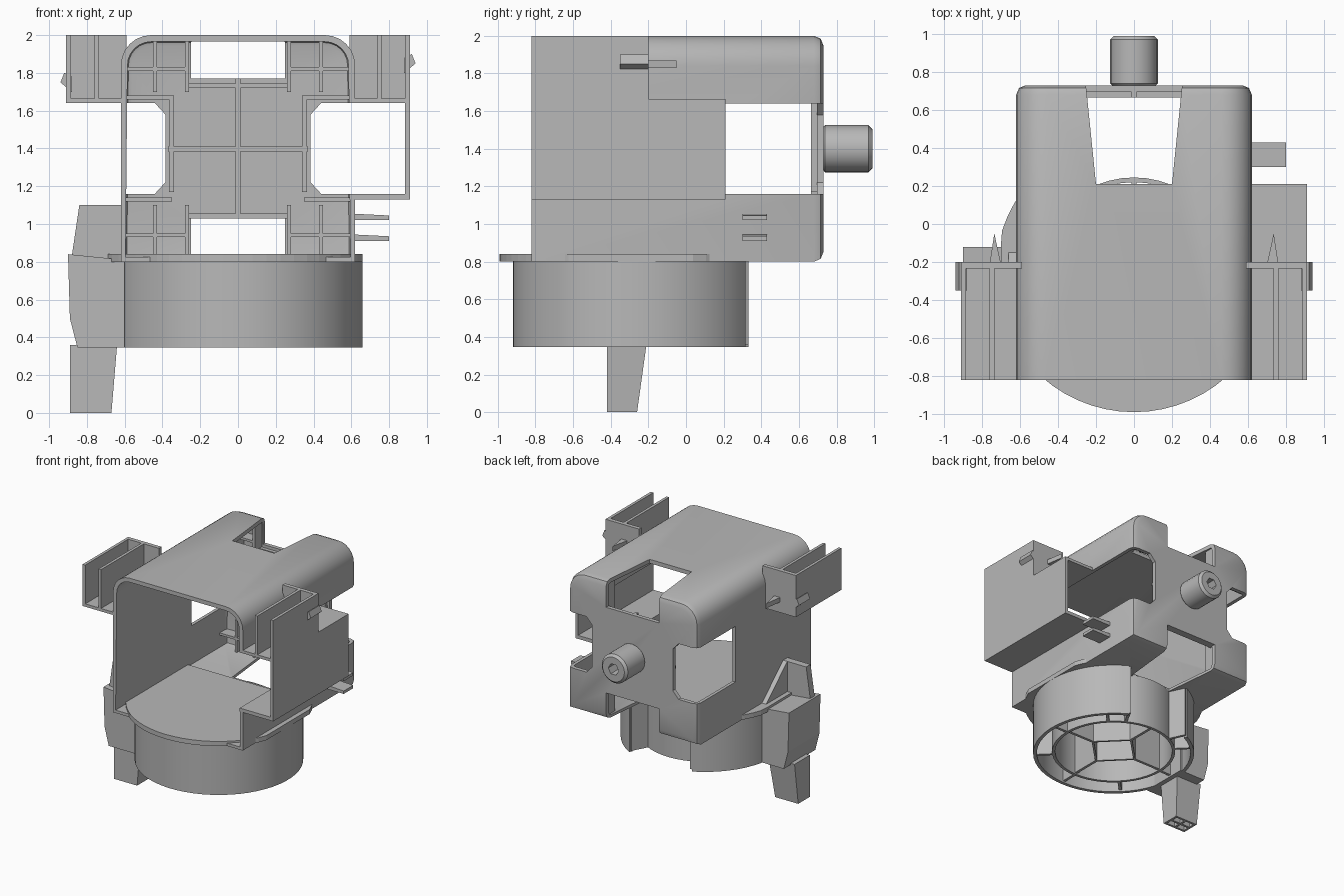
import bpy, bmesh, math
from mathutils import Vector

cube = bpy.data.objects.get("Cube")
if cube:
    bpy.data.objects.remove(cube, do_unlink=True)

grey = bpy.data.materials.new("plain grey")
grey.use_nodes = True
grey.diffuse_color = (0.48, 0.48, 0.48, 1)
grey.node_tree.nodes["Principled BSDF"].inputs["Base Color"].default_value = (0.48, 0.48, 0.48, 1)


def finish(name, bm):
    bmesh.ops.recalc_face_normals(bm, faces=bm.faces)
    me = bpy.data.meshes.new(name)
    bm.to_mesh(me)
    bm.free()
    me.materials.append(grey)
    ob = bpy.data.objects.new(name, me)
    bpy.context.collection.objects.link(ob)
    return ob


def prism(name, pts, axis, lo, hi):
    """Extrude a 2D outline along an axis, from lo to hi."""
    def place(p, t):
        a, b = p
        return {"x": (t, a, b), "y": (a, t, b), "z": (a, b, t)}[axis]
    bm = bmesh.new()
    low = [bm.verts.new(place(p, lo)) for p in pts]
    top = [bm.verts.new(place(p, hi)) for p in pts]
    bm.faces.new(low)
    bm.faces.new(top[::-1])
    n = len(pts)
    for i in range(n):
        j = (i + 1) % n
        bm.faces.new((low[i], low[j], top[j], top[i]))
    return finish(name, bm)


def box(name, x0, x1, y0, y1, z0, z1):
    return prism(name, [(x0, y0), (x1, y0), (x1, y1), (x0, y1)], "z", z0, z1)


def arc(r, a0, a1, n, cx=0, cy=0):
    steps = [math.radians(a0 + (a1 - a0) * i / n) for i in range(n + 1)]
    return [(cx + r * math.cos(a), cy + r * math.sin(a)) for a in steps]


def smooth(ob, angle=35):
    bpy.ops.object.select_all(action="DESELECT")
    ob.select_set(True)
    bpy.context.view_layer.objects.active = ob
    bpy.ops.object.shade_smooth_by_angle(angle=math.radians(angle))


def bake(ob):
    deps = bpy.context.evaluated_depsgraph_get()
    me = bpy.data.meshes.new_from_object(ob.evaluated_get(deps))
    ob.modifiers.clear()
    ob.data = me


def cut(ob, cutters):
    for c in cutters:
        c.hide_render = True
        m = ob.modifiers.new("cut", "BOOLEAN")
        m.operation, m.solver, m.object = "DIFFERENCE", "EXACT", c
    bake(ob)
    for c in cutters:
        bpy.data.objects.remove(c, do_unlink=True)


# Housing shell: rounded box, open at the front
W, FRONT, BACK, BASE, TOP = 0.62, -0.82, 0.73, 0.8, 2.0
bm = bmesh.new()
bmesh.ops.create_cube(bm, size=1)
for v in bm.verts:
    v.co = Vector((v.co.x * 2 * W, FRONT if v.co.y < 0 else BACK, BASE if v.co.z < 0 else TOP))
edges = [e for e in bm.edges if all(v.co.z > 1.9 for v in e.verts)
         and abs(e.verts[0].co.x - e.verts[1].co.x) < 0.01]
bmesh.ops.bevel(bm, geom=edges, offset=0.16, segments=6, profile=0.5, affect="EDGES")
edges = [e for e in bm.edges if all(v.co.y > BACK - 0.01 for v in e.verts)]
bmesh.ops.bevel(bm, geom=edges, offset=0.05, segments=2, profile=0.5, affect="EDGES")
faces = [f for f in bm.faces if f.calc_center_median().y < FRONT + 0.01]
bmesh.ops.delete(bm, geom=faces, context="FACES")
shell = finish("housing_shell", bm)
solid = shell.modifiers.new("wall", "SOLIDIFY")
solid.thickness, solid.offset = 0.035, -1
bake(shell)

# Notches that leave a cross-shaped back wall
notch = [(-0.2, 0.21), (0.2, 0.21), (0.26, 0.8), (-0.26, 0.8)]
side = [(0.8, 1.16), (0.44, 1.16), (0.385, 1.22), (0.385, 1.58), (0.44, 1.64), (0.8, 1.64)]
cut(shell, [
    prism("top_cutter", notch, "z", 1.77, 2.2),
    prism("bottom_cutter", notch, "z", 0.6, 1.03),
    prism("right_cutter", [(-x, z) for x, z in side], "y", 0.21, 0.9),
    prism("left_cutter", side, "y", 0.21, 0.9),
    box("side_cutter", 0.5, 0.8, -1, 0.3, 1.16, 1.64),
])
smooth(shell)

# Ribs on the inside of the back wall
R0, R1 = 0.665, 0.71
box("centre_rib_upright", -0.012, 0.012, R0, R1, 1.03, 1.77)
box("centre_rib_level", -0.37, 0.37, R0, R1, 1.385, 1.41)
for s in (-1, 1):
    a, b = sorted((s * 0.34, s * 0.365))
    box("frame_rib_upright", a, b, R0, R1, 1.17, 1.68)
    for z in (1.03, 1.72):
        box("frame_rib_level", -0.28, 0.28, R0, R1, z, z + 0.025)
    for z0, z1, shelf in ((0.82, 1.1, 0.93), (1.7, 1.97, 1.81)):
        for x in (0.26, 0.43):
            a, b = sorted((s * x, s * (x + 0.02)))
            box("corner_rib_upright", a, b, 0.6, R1, z0, z1)
        a, b = sorted((s * 0.27, s * 0.6))
        box("corner_rib_level", a, b, 0.6, R1, shelf, shelf + 0.02)
    for z in (1.12, 1.66):
        a, b = sorted((s * 0.35, s * 0.6))
        box("corner_frame_rib", a, b, R0, R1, z, z + 0.02)

# Rear peg with a blind hexagonal hole
peg = prism("rear_peg", arc(0.125, 0, 345, 23, 0, 1.4), "y", 0.72, 0.99)
bev = peg.modifiers.new("rim", "BEVEL")
bev.width, bev.segments, bev.limit_method, bev.angle_limit = 0.02, 1, "ANGLE", 1.0
bake(peg)
cut(peg, [prism("peg_cutter", arc(0.05, 0, 300, 5, 0, 1.4), "y", 0.88, 1.1)])
smooth(peg)

# Open trays on both sides of the top
for s, label in ((-1, "right"), (1, "left")):
    def part(name, x0, x1, *rest):
        a, b = sorted((s * x0, s * x1))
        return box(label + "_" + name, a, b, *rest)
    part("tray_back", 0.59, 0.91, -0.235, -0.2, 1.64, 2.0)
    part("tray_floor", 0.6, 0.91, FRONT, -0.2, 1.64, 1.665)
    part("tray_outer_wall", 0.885, 0.91, FRONT, -0.2, 1.64, 2.0)
    part("tray_fin", 0.735, 0.76, FRONT, -0.2, 1.66, 2.0)
    # Small clips on the tray
    z = 1.8 if s > 0 else 1.7
    wedge = [(s * 0.88, z), (s * 0.94, z + 0.05), (s * 0.92, z + 0.1), (s * 0.88, z + 0.08)]
    prism(label + "_tray_clip", wedge, "y", -0.35, -0.2)
    spike = [(s * 0.7, -0.21), (s * 0.76, -0.21), (s * 0.735, -0.05)]
    prism(label + "_tray_spike", spike, "z", z + 0.03, z + 0.07)

# Side channel, open at both ends
box("channel_floor", 0.59, 0.91, FRONT, 0.21, 1.13, 1.16)
box("channel_roof", 0.59, 0.91, FRONT, 0.21, 1.64, 1.665)
box("channel_wall", 0.885, 0.91, FRONT, 0.21, 1.13, 1.665)

# Pair of side tabs
for z in (0.91, 1.02):
    prism("side_tab", [(0.6, z), (0.8, z), (0.8, z + 0.025), (0.6, z + 0.035)], "y", 0.3, 0.43)

# Round base: lip, outer wall with a gap at the rear, inner ring and ribs
CY = -0.26
lip = [(min(max(x, -0.7), 0.66), y) for x, y in arc(0.73, 0, 354, 59, 0, CY) if y < 0.18]
prism("base_lip", lip, "z", 0.8, 0.84)


def ring(name, r0, r1, a0, a1, n, z0, z1):
    outline = arc(r1, a0, a1, n, 0, CY) + arc(r0, a1, a0, n, 0, CY)
    ob = prism(name, outline, "z", z0, z1)
    smooth(ob)
    return ob


def rib(name, r0, r1, angle, z0):
    a = math.radians(angle)
    d, n = Vector((math.cos(a), math.sin(a))), Vector((-math.sin(a), math.cos(a))) * 0.012
    c = Vector((0, CY))
    outline = [c + d * r0 - n, c + d * r1 - n, c + d * r1 + n, c + d * r0 + n]
    prism(name, [tuple(p) for p in outline], "z", z0, 0.81)


ring("base_outer_wall", 0.63, 0.66, 116, 421, 48, 0.345, 0.81)
ring("base_inner_ring", 0.48, 0.505, 0, 180, 24, 0.36, 0.81)
ring("base_inner_ring", 0.48, 0.505, 180, 360, 24, 0.36, 0.81)
for angle in (0, 45, 135, 180, 225, 270, 315, 61.5, 115.5):
    rib("base_outer_rib", 0.49, 0.65, angle, 0.36)
for k in range(4):
    rib("base_inner_rib", 0.22, 0.49, k * 90, 0.37)
    ring("base_diamond", 0.21, 0.235, k * 90, k * 90 + 90, 1, 0.37, 0.81)

# Side block, its raised flap and its tapered leg
block = [(-0.85, 0.345), (-0.6, 0.345), (-0.6, 0.81), (-0.9, 0.84), (-0.89, 0.5)]
prism("side_block", block, "y", -0.55, -0.12)
prism("block_flap", [(-0.88, 0.83), (-0.84, 1.1), (-0.61, 1.1), (-0.61, 0.8)], "y", -0.5, -0.44)
prism("block_gusset", [(-0.5, 1.1), (-0.44, 1.1), (-0.14, 0.83), (-0.5, 0.83)], "x", -0.66, -0.61)

bm = bmesh.new()
bmesh.ops.create_cube(bm, size=1)
for v in bm.verts:
    low = v.co.z < 0
    v.co = Vector((-0.89 if v.co.x < 0 else (-0.67 if low else -0.64),
                   -0.42 if v.co.y < 0 else (-0.26 if low else -0.21),
                   0 if low else 0.36))
leg = finish("leg", bm)
# Four small sockets under the leg
cut(leg, [box("leg_cutter", x, x + 0.08, y, y + 0.05, -0.1, 0.1)
          for x in (-0.87, -0.77) for y in (-0.4, -0.33)])
